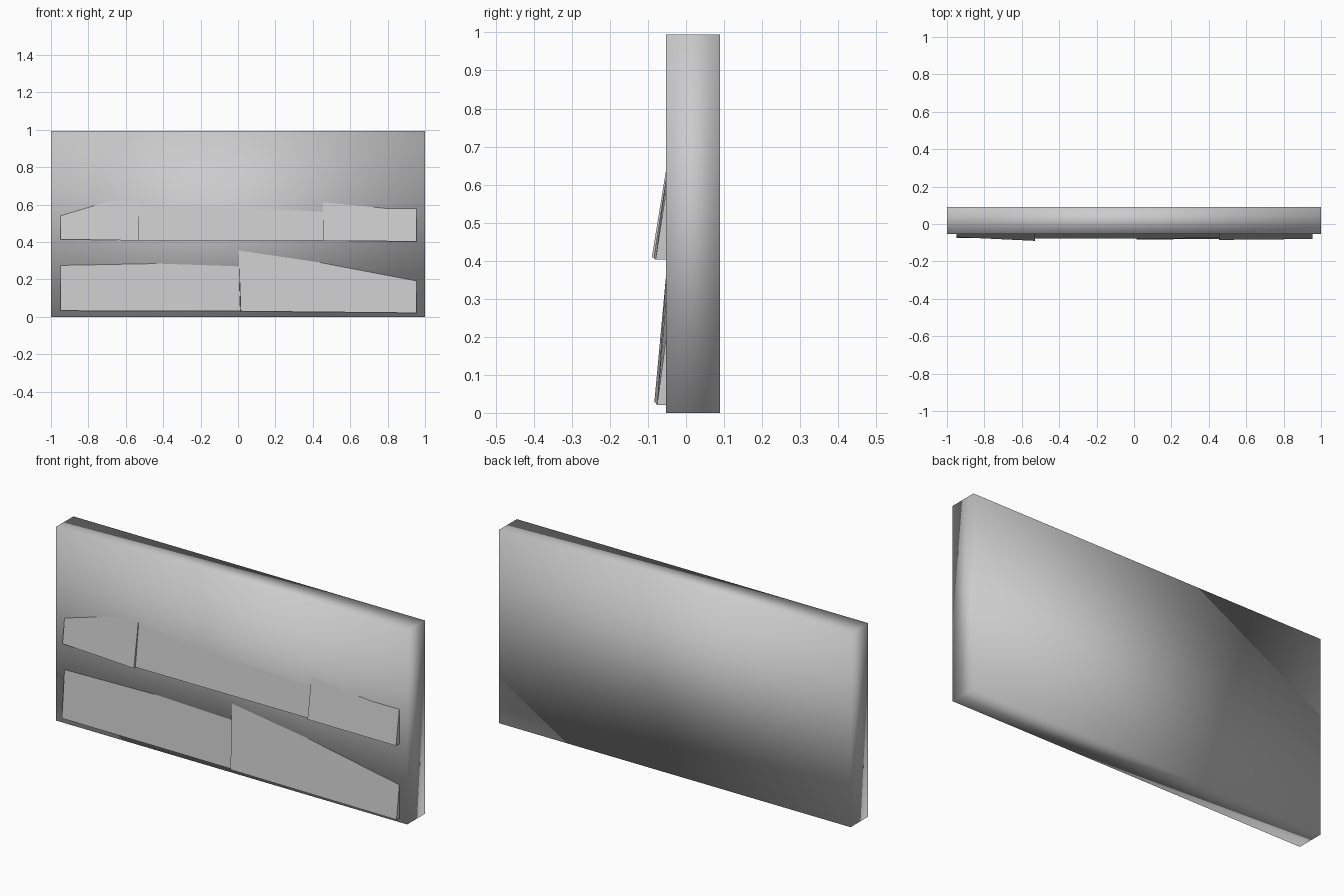
import bpy, bmesh

if "Cube" in bpy.data.objects:
    bpy.data.objects.remove(bpy.data.objects["Cube"])

FRONT = -0.053   # y of the slab's front face
BACK = 0.09
HEIGHT = 0.995


def finish(name, bm, smooth=False):
    bmesh.ops.recalc_face_normals(bm, faces=bm.faces)
    mesh = bpy.data.meshes.new(name)
    bm.to_mesh(mesh)
    bm.free()
    for p in mesh.polygons:
        p.use_smooth = smooth
    obj = bpy.data.objects.new(name, mesh)
    bpy.context.collection.objects.link(obj)
    return obj


def plank(name, bottom, top):
    """Tilted board: bottom = [(x, z, y)] stands proud, top = [(x, z)] sinks into the slab."""
    bm = bmesh.new()
    outline = [(x, y, z) for x, z, y in bottom] + [(x, FRONT, z) for x, z in reversed(top)]
    front = [bm.verts.new(c) for c in outline]
    back = [bm.verts.new((x, FRONT + 0.01, z)) for x, _, z in outline]
    bm.faces.new(front)
    bm.faces.new(back[::-1])
    n = len(outline)
    for i in range(n):
        j = (i + 1) % n
        bm.faces.new((front[i], back[i], back[j], front[j]))
    return finish(name, bm)


# Main slab, softly shaded
bm = bmesh.new()
bmesh.ops.create_cube(bm, size=1)
for v in bm.verts:
    v.co.x *= 2
    v.co.y = FRONT if v.co.y < 0 else BACK
    v.co.z = (v.co.z + 0.5) * HEIGHT
finish("slab", bm, smooth=True)

# Upper row of planks
plank("upper_plank_left",
      [(-0.95, 0.415, -0.07), (-0.53, 0.408, -0.09)],
      [(-0.95, 0.54), (-0.70, 0.615), (-0.53, 0.635)])
plank("upper_plank_middle",
      [(-0.53, 0.409, -0.077), (0.455, 0.409, -0.076)],
      [(-0.53, 0.60), (-0.10, 0.585), (0.455, 0.563)])
plank("upper_plank_right",
      [(0.455, 0.407, -0.085), (0.955, 0.403, -0.08)],
      [(0.455, 0.613), (0.79, 0.58), (0.955, 0.58)])

# Lower row of planks
plank("lower_plank_left",
      [(-0.95, 0.033, -0.075), (0.013, 0.03, -0.074)],
      [(-0.95, 0.275), (-0.65, 0.293), (-0.43, 0.285), (0.005, 0.27)])
plank("lower_plank_right",
      [(0.015, 0.03, -0.083), (0.955, 0.021, -0.076)],
      [(0.003, 0.355), (0.20, 0.337), (0.43, 0.292), (0.955, 0.192)])
